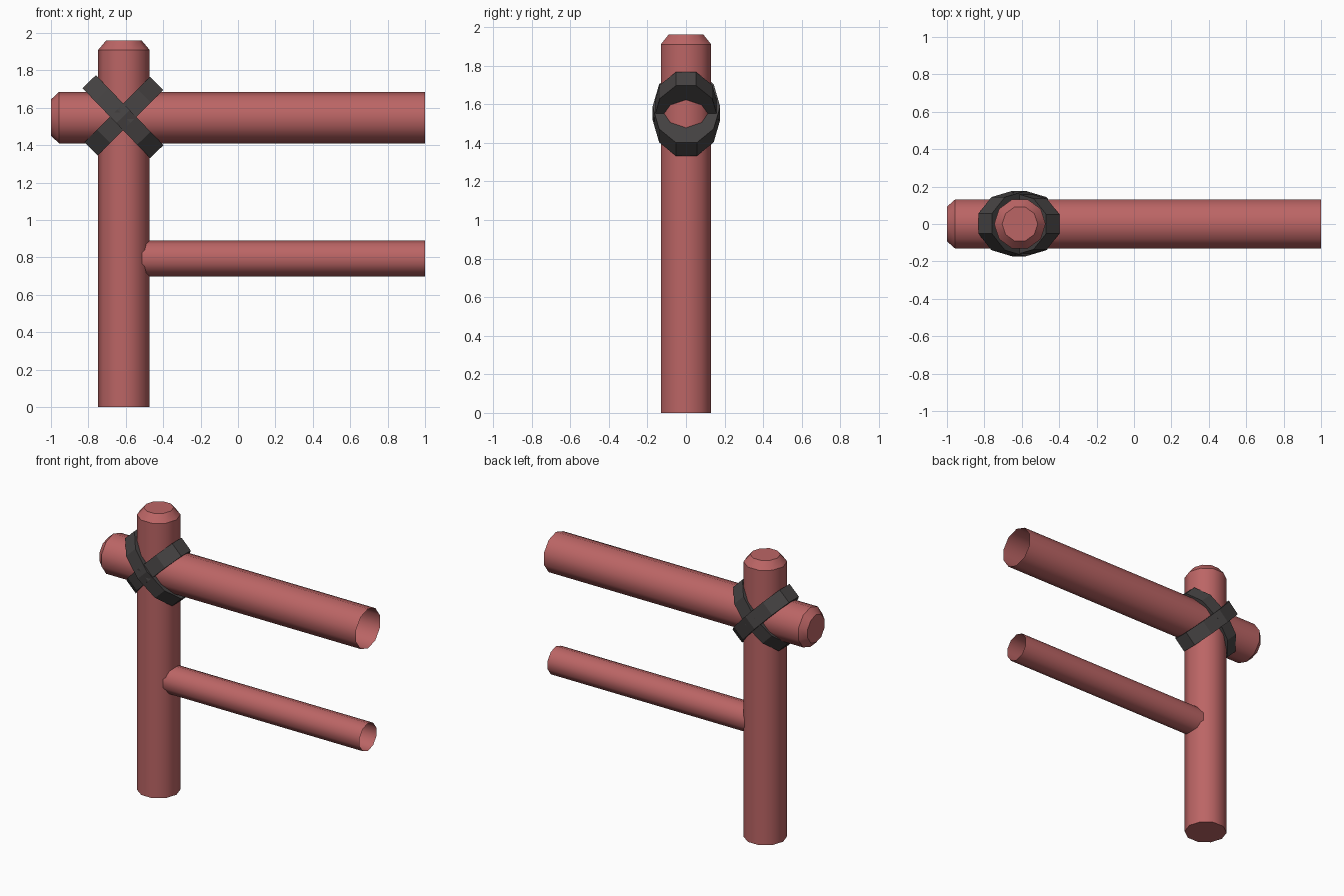
import bpy, bmesh
from math import cos, sin, pi, radians
from mathutils import Matrix, Vector

if "Cube" in bpy.data.objects:
    bpy.data.objects.remove(bpy.data.objects["Cube"])

SIDES = 10


def material(name, rgb):
    m = bpy.data.materials.new(name)
    m.diffuse_color = (*rgb, 1)
    m.use_nodes = True
    m.node_tree.nodes["Principled BSDF"].inputs["Base Color"].default_value = m.diffuse_color
    return m


RED = material("red_paint", (0.5, 0.13, 0.13))
DARK = material("dark_rope", (0.06, 0.055, 0.055))


def lathe(name, rings, matrix, mat, cap_start, cap_end, squash=1.0, phase=0.0, smooth=True):
    """Ten-sided solid along local z from (height, radius) rings."""
    bm = bmesh.new()
    loops = []
    for z, r in rings:
        angles = [phase + 2 * pi * i / SIDES for i in range(SIDES)]
        loops.append([bm.verts.new((r * cos(a), r * squash * sin(a), z)) for a in angles])
    for low, high in zip(loops, loops[1:]):
        for i in range(SIDES):
            j = (i + 1) % SIDES
            bm.faces.new((low[i], low[j], high[j], high[i]))
    if cap_start:
        bm.faces.new(loops[0][::-1])
    if cap_end:
        bm.faces.new(loops[-1])
    mesh = bpy.data.meshes.new(name)
    bm.to_mesh(mesh)
    bm.free()
    mesh.materials.append(mat)
    obj = bpy.data.objects.new(name, mesh)
    bpy.context.collection.objects.link(obj)
    obj.matrix_world = matrix
    if smooth:
        bpy.ops.object.select_all(action='DESELECT')
        obj.select_set(True)
        bpy.context.view_layer.objects.active = obj
        bpy.ops.object.shade_smooth_by_angle(angle=radians(37))
    return obj


POST_X, BEAM_Z, R = -0.61, 1.548, 0.1375
ALONG_X = Matrix.Rotation(pi / 2, 4, 'Y')

# upright post with a chamfered top
lathe("post", [(0, R), (1.91, R), (1.96, 0.095)],
      Matrix.Translation((POST_X, 0, 0)), RED, True, True)

# top beam: chamfered left end, open right end
lathe("top_rail", [(-1, 0.097), (-0.957, R), (1, R)],
      Matrix.Translation((0, 0, BEAM_Z)) @ ALONG_X, RED, True, False)

# thinner lower rail running out of the post, open right end
lathe("lower_rail", [(-0.6, 0.096), (1, 0.096)],
      Matrix.Translation((0, 0, 0.795)) @ ALONG_X, RED, False, False)

# two crossed lashings, flat ends across the diagonals, axis turned to y then tilted
for name, angle, length, depth, centre in (
        ("lashing_rising", 45, 0.248, 0.168, (-0.61, 0, 1.556)),
        ("lashing_falling", -46, 0.26, 0.175, (-0.615, 0.002, 1.553))):
    a = radians(angle)
    along = Vector((cos(a), 0, sin(a)))
    across = Vector((0, 1, 0))
    axis = along.cross(across)
    frame = Matrix((along, across, axis)).transposed().to_4x4()
    r = length / cos(pi / SIDES)
    lathe(name, [(-0.05, r), (0.05, r)], Matrix.Translation(centre) @ frame, DARK,
          True, True, squash=depth / r, phase=pi / SIDES, smooth=False)
